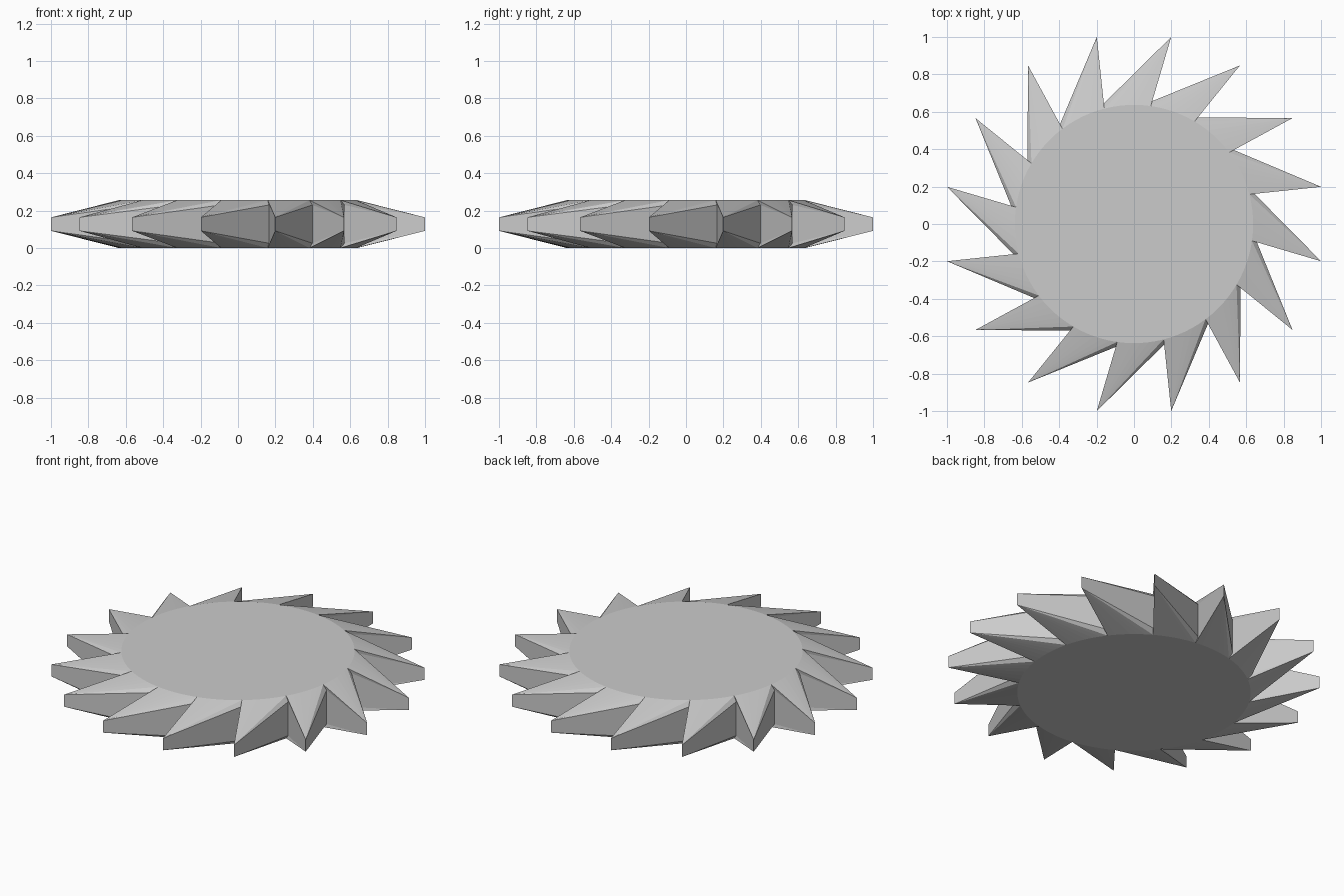
import bpy, bmesh
from math import sin, cos, radians

if "Cube" in bpy.data.objects:
    bpy.data.objects.remove(bpy.data.objects["Cube"])

TEETH, SEG = 16, 6           # teeth, and hub segments per tooth
STEP = 360 / TEETH
MID = 0.128                  # mid-height of the blade
R_HUB, H_HUB = 0.637, 0.128  # radius and half thickness of each ring
R_ROOT, H_ROOT = 0.662, 0.102
R_TIP, H_TIP = 1.0196, 0.036
TIP_ANG, ROOT_ANG = 11.25, 14.4

bm = bmesh.new()


def vert(r, ang, z):
    a = radians(ang)
    return bm.verts.new((r * cos(a), r * sin(a), MID + z))


def build_side(s):
    """One face of the blade: flat hub plus sloping teeth."""
    n = TEETH * SEG
    hub = [vert(R_HUB, ROOT_ANG + STEP * i / SEG, s * H_HUB) for i in range(n)]
    tips = [vert(R_TIP, TIP_ANG + STEP * k, s * H_TIP) for k in range(TEETH)]
    roots = [vert(R_ROOT, ROOT_ANG + STEP * k, s * H_ROOT) for k in range(TEETH)]
    bm.faces.new(hub)
    for k in range(TEETH):
        i0, i1 = k * SEG, (k + 1) * SEG
        bm.faces.new((tips[k], roots[k], hub[i0]))
        for i in range(i0, i1):
            bm.faces.new((tips[k], hub[i], hub[(i + 1) % n]))
        bm.faces.new((tips[k], hub[i1 % n], roots[(k + 1) % TEETH]))
    # outline runs root, tip, next root, next tip ...
    return [v for k in range(TEETH) for v in (roots[k], tips[k], roots[(k + 1) % TEETH])]


# both faces, then the walls of every tooth
top, bottom = build_side(1), build_side(-1)
for k in range(TEETH):
    for j in (3 * k, 3 * k + 1):
        bm.faces.new((top[j], top[j + 1], bottom[j + 1], bottom[j]))

bmesh.ops.recalc_face_normals(bm, faces=bm.faces)
mesh = bpy.data.meshes.new("saw_blade")
bm.to_mesh(mesh)
bm.free()
blade = bpy.data.objects.new("saw_blade", mesh)
bpy.context.collection.objects.link(blade)
